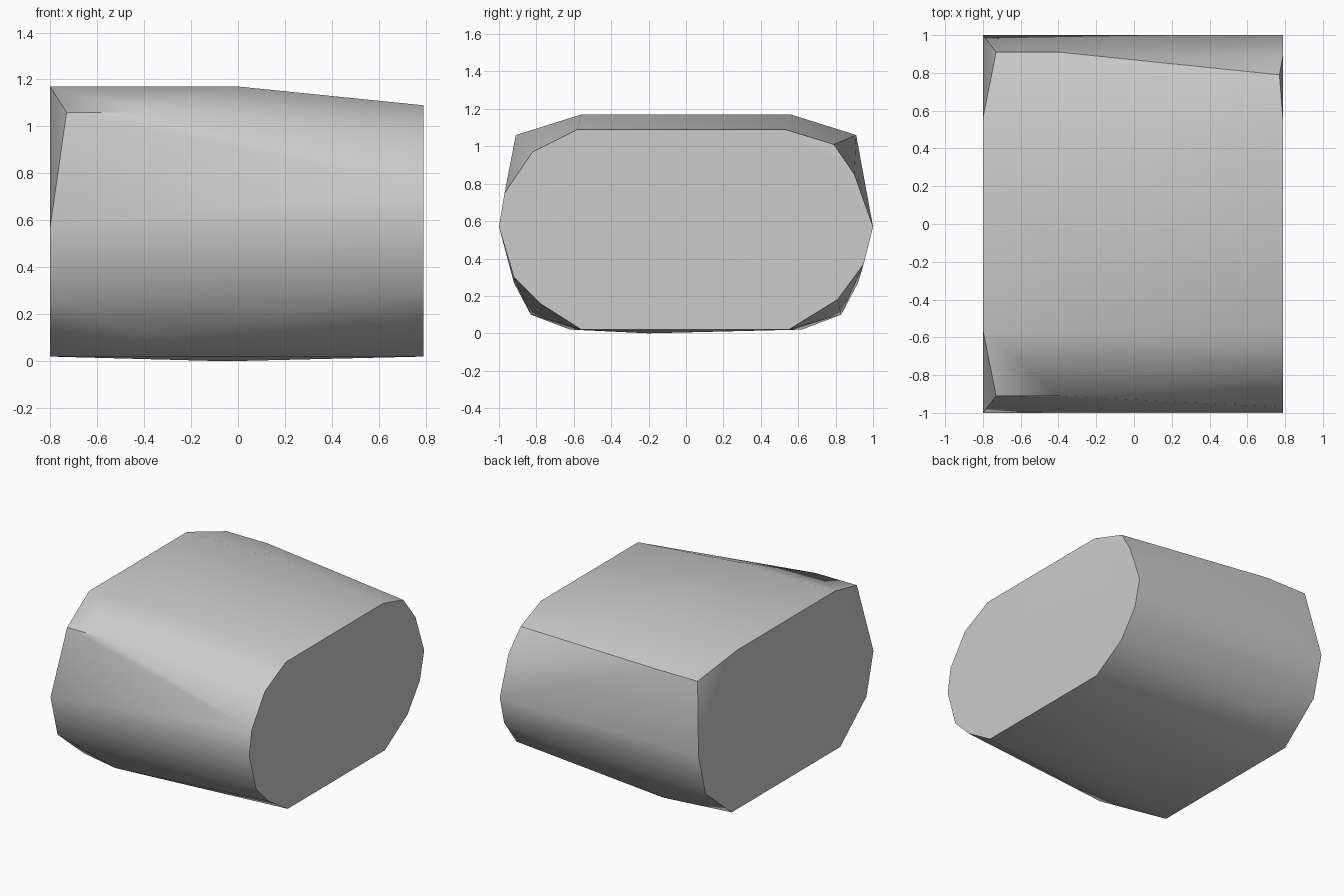
import bpy, bmesh

# Remove the default cube
cube = bpy.data.objects.get("Cube")
if cube:
    bpy.data.objects.remove(cube, do_unlink=True)

# Plain grey material
grey = bpy.data.materials.new("plain_grey")
grey.use_nodes = True
colour = (0.6, 0.6, 0.6, 1)
grey.diffuse_color = colour
grey.node_tree.nodes["Principled BSDF"].inputs["Base Color"].default_value = colour

# Narrow end outline as (y, z)
narrow_end = [(-0.58, 1.09), (0.53, 1.09), (0.90, 0.85), (1.0, 0.57),
              (0.95, 0.37), (0.81, 0.18), (0.55, 0.02), (-0.56, 0.02),
              (-0.78, 0.16), (-0.92, 0.30), (-1.0, 0.57), (-0.97, 0.75),
              (-0.82, 0.97)]
corners = [(0.79, y, z) for y, z in narrow_end]

# Wide end and shoulders, mirrored front to back
wide_half = [(-0.8, 0.56, 1.17), (-0.8, 1.0, 0.57), (-0.8, 0.92, 0.27),
             (-0.8, 0.62, 0.02), (-0.73, 0.91, 1.06), (-0.4, 0.91, 1.06),
             (-0.4, 0.83, 0.10), (0, 0.56, 1.17)]
for x, y, z in wide_half:
    corners += [(x, y, z), (x, -y, z)]

# Uneven back shoulder and slightly bowed underside
corners += [(0.65, 0.80, 1.01), (0.77, 0.79, 1.01), (-0.05, -0.2, 0)]

# Wrap the corners in a faceted solid
bm = bmesh.new()
for co in corners:
    bm.verts.new(co)
hull = bmesh.ops.convex_hull(bm, input=bm.verts[:])
loose = [v for v in bm.verts if not v.link_faces]
bmesh.ops.delete(bm, geom=loose, context='VERTS')
bmesh.ops.dissolve_limit(bm, angle_limit=0.005, verts=bm.verts[:], edges=bm.edges[:])
bmesh.ops.recalc_face_normals(bm, faces=bm.faces[:])

mesh = bpy.data.meshes.new("rounded_block")
bm.to_mesh(mesh)
bm.free()
mesh.materials.append(grey)
block = bpy.data.objects.new("rounded_block", mesh)
bpy.context.collection.objects.link(block)

# Smooth the gentle creases and keep the end edges sharp
bpy.ops.object.select_all(action='DESELECT')
block.select_set(True)
bpy.context.view_layer.objects.active = block
bpy.ops.object.shade_smooth_by_angle(angle=0.5236)
